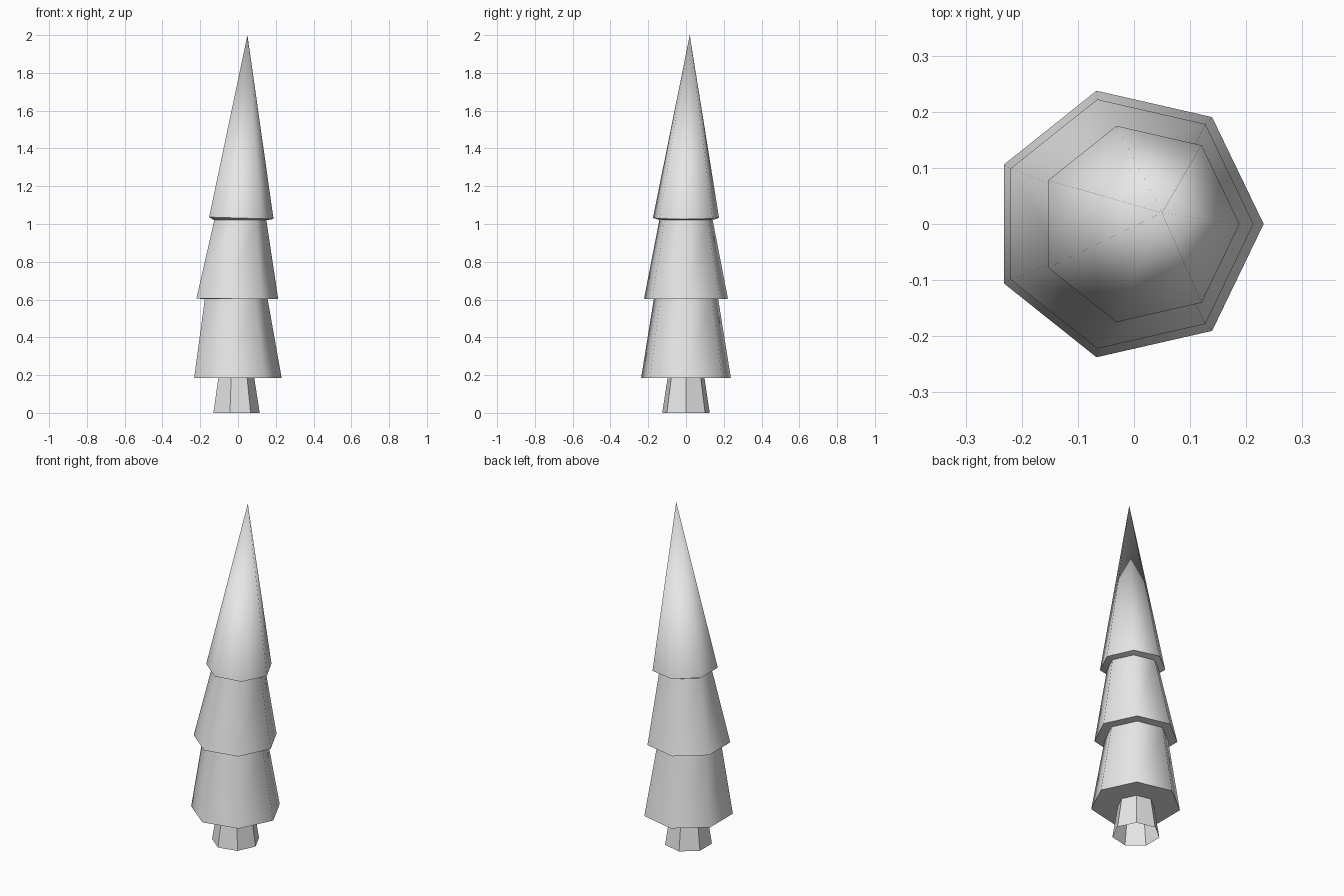
import bpy
import bmesh
from math import cos, sin, pi, radians

SIDES = 7

if "Cube" in bpy.data.objects:
    bpy.data.objects.remove(bpy.data.objects["Cube"])

# Single flat colour
grey = bpy.data.materials.new("plain_grey")
grey.use_nodes = True
grey.diffuse_color = (0.8, 0.8, 0.8, 1)
grey.node_tree.nodes["Principled BSDF"].inputs["Base Color"].default_value = grey.diffuse_color


def add_ring(bm, radius, cx, z, tilt=0.0):
    """Seven-sided ring with a corner on +x, optionally leaning along x."""
    ring = []
    for i in range(SIDES):
        a = 2 * pi * i / SIDES
        x = cx + radius * cos(a)
        ring.append(bm.verts.new((x, radius * sin(a), z + tilt * x)))
    return ring


def loft(name, rings, apex=None, smooth=True):
    """Skin a stack of rings, closing onto a point if one is given."""
    bm = bmesh.new()
    loops = [add_ring(bm, *r) for r in rings]
    for low, high in zip(loops, loops[1:]):
        for i in range(SIDES):
            j = (i + 1) % SIDES
            bm.faces.new((low[i], low[j], high[j], high[i]))
    if apex:
        tip = bm.verts.new(apex)
        for i in range(SIDES):
            bm.faces.new((loops[-1][i], loops[-1][(i + 1) % SIDES], tip))
    mesh = bpy.data.meshes.new(name)
    bm.to_mesh(mesh)
    bm.free()
    mesh.materials.append(grey)
    obj = bpy.data.objects.new(name, mesh)
    bpy.context.collection.objects.link(obj)
    if smooth:
        bpy.ops.object.select_all(action="DESELECT")
        obj.select_set(True)
        bpy.context.view_layer.objects.active = obj
        bpy.ops.object.shade_smooth_by_angle(angle=radians(60))
    return obj


# Necks where one part meets the next: radius, centre x, height
trunk_top = (0.1, -0.014, 0.185)
lower_top = (0.175, -0.018, 0.602)
middle_top = (0.145, 0.005, 1.02)

# Faceted trunk, open underneath
loft("trunk", [(0.129, -0.014, 0), trunk_top], smooth=False)

# Foliage tiers, each with an overhanging underside
loft("lower_tier", [trunk_top, (0.2436, -0.0126, 0.185), lower_top])
loft("middle_tier", [lower_top, (0.2278, -0.0148, 0.604, -0.008), middle_top])
loft("top_tier", [middle_top, (0.1794, 0.0087, 1.032, -0.03)], apex=(0.05, 0.02, 2))
